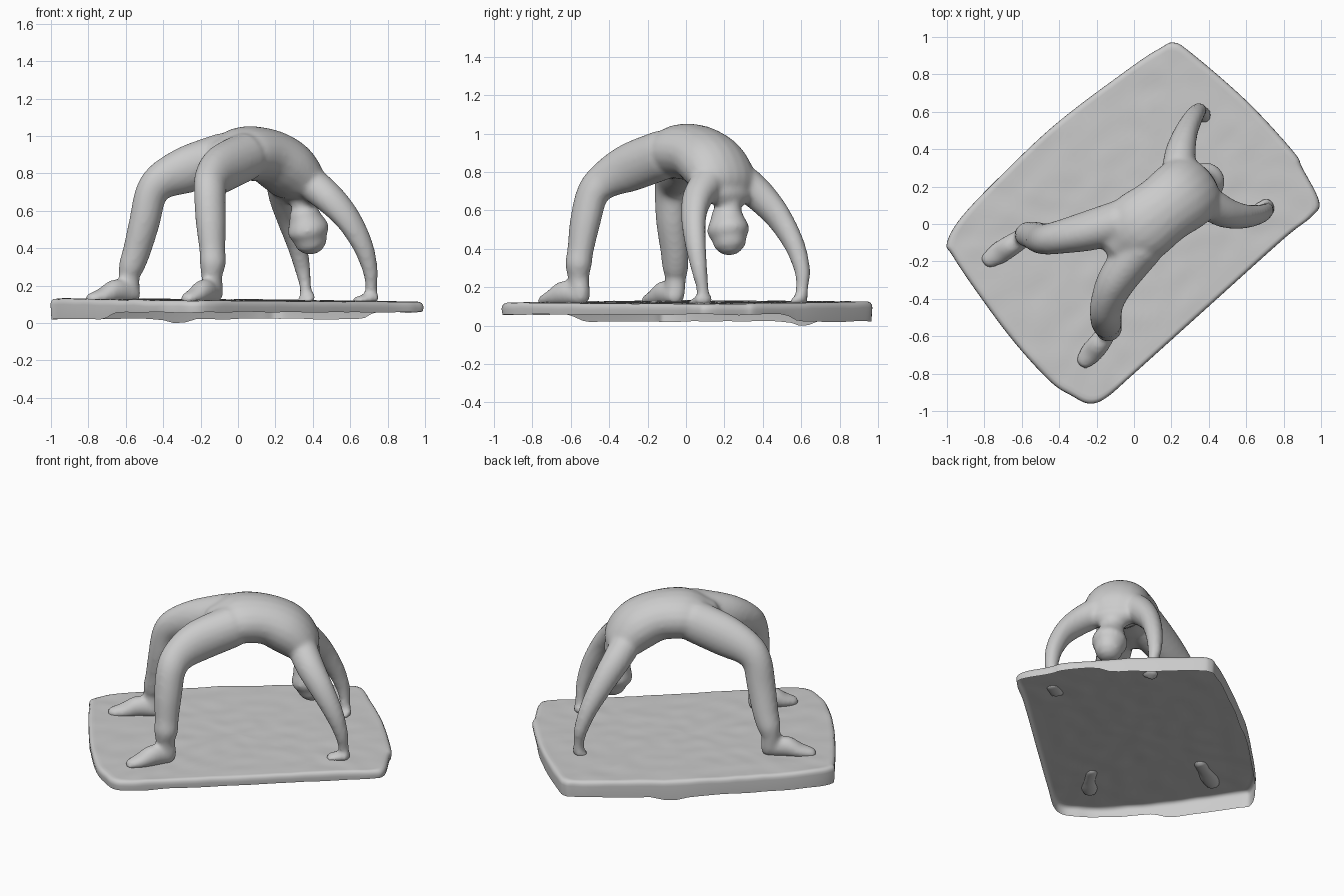
import bpy, bmesh, math
from mathutils import Vector, noise

ACROSS = Vector((-0.63, 0.78, 0)).normalized()   # sideways axis of the figure


def spline(pts, steps, closed=False):
    """Catmull-Rom through tuples of any length."""
    n = len(pts)
    get = (lambda i: pts[i % n]) if closed else (lambda i: pts[max(0, min(n - 1, i))])
    out = []
    for i in range(n if closed else n - 1):
        p0, p1, p2, p3 = (get(i + k) for k in (-1, 0, 1, 2))
        for s in range(steps):
            t = s / steps
            out.append([0.5 * (2 * b + (c - a) * t + (2 * a - 5 * b + 4 * c - d) * t * t
                               + (3 * b - a - 3 * c + d) * t ** 3)
                        for a, b, c, d in zip(p0, p1, p2, p3)])
    if not closed:
        out.append(list(pts[-1]))
    return out


def bridge(bm, r0, r1):
    n = len(r0)
    for i in range(n):
        bm.faces.new((r0[i], r0[(i + 1) % n], r1[(i + 1) % n], r1[i]))


def limb(bm, pts, seg=20):
    """Round-ended tube; each point is x, y, z, half width, half thickness."""
    path = spline(pts, 5)
    pos = [Vector(p[:3]) for p in path]
    rings = []
    last = len(path) - 1
    for i, p in enumerate(path):
        tan = (pos[min(i + 1, last)] - pos[max(i - 1, 0)]).normalized()
        extra = [(0, 1)]
        caps = [(0.5, 0.87), (0.85, 0.53), (0.98, 0.2)]
        if i == 0:
            extra = [(-o, s) for o, s in reversed(caps)] + extra
        elif i == last:
            extra = extra + caps
        side = (ACROSS - tan * ACROSS.dot(tan)).normalized()
        nor = tan.cross(side)
        r = min(p[3], p[4])
        for off, s in extra:
            c = pos[i] + tan * off * r
            rings.append([bm.verts.new(c + side * p[3] * s * math.cos(2 * math.pi * k / seg)
                                       + nor * p[4] * s * math.sin(2 * math.pi * k / seg))
                          for k in range(seg)])
    for r0, r1 in zip(rings, rings[1:]):
        bridge(bm, r0, r1)
    bm.faces.new(rings[0])
    bm.faces.new(rings[-1])


def finish(bm, name):
    bmesh.ops.recalc_face_normals(bm, faces=bm.faces[:])
    me = bpy.data.meshes.new(name)
    bm.to_mesh(me)
    bm.free()
    for f in me.polygons:
        f.use_smooth = True
    ob = bpy.data.objects.new(name, me)
    bpy.context.collection.objects.link(ob)
    return ob


# --- figure bending backwards over hands and feet ---
bm = bmesh.new()
# torso: pelvis, waist, chest, shoulders
limb(bm, [(-0.05, -0.09, 0.88, .16, .12), (0.03, -0.02, 0.905, .195, .145),
          (0.15, 0.07, 0.895, .185, .145), (0.25, 0.145, 0.835, .195, .15),
          (0.32, 0.20, 0.75, .19, .125), (0.35, 0.22, 0.69, .15, .08)])
# neck and head
limb(bm, [(0.34, 0.21, 0.72, .07, .07), (0.36, 0.22, 0.60, .065, .07)])
limb(bm, [(0.36, 0.215, 0.56, .085, .09), (0.375, 0.22, 0.50, .108, .115),
          (0.385, 0.225, 0.455, .09, .095)])
# legs: hip, thigh, knee, shin, trouser cuff, ankle
legs = [
    [(-0.07, 0.01, .89, .12, .13), (-0.26, -0.04, .825, .105, .128),
     (-0.40, -0.07, .765, .088, .105), (-0.465, -0.08, .69, .08, .09),
     (-0.50, -0.075, .54, .077, .086), (-0.54, -0.06, .39, .07, .078),
     (-0.57, -0.055, .30, .066, .07), (-0.582, -0.055, .25, .054, .058),
     (-0.58, -0.06, .17, .052, .06)],
    [(0.04, -0.12, .89, .12, .13), (-0.085, -0.29, .825, .105, .128),
     (-0.14, -0.41, .765, .088, .105), (-0.15, -0.485, .69, .08, .09),
     (-0.145, -0.525, .54, .077, .084), (-0.137, -0.55, .39, .066, .072),
     (-0.135, -0.56, .32, .068, .072), (-0.14, -0.56, .25, .054, .058),
     (-0.135, -0.555, .17, .052, .06)],
]
# feet
feet = [
    [(-0.57, -0.06, .155, .05, .05), (-0.65, -0.11, .17, .058, .065),
     (-0.72, -0.155, .145, .06, .045), (-0.78, -0.195, .13, .045, .032)],
    [(-0.13, -0.55, .155, .05, .05), (-0.18, -0.63, .17, .058, .065),
     (-0.23, -0.69, .145, .06, .045), (-0.27, -0.735, .13, .045, .032)],
]
# arms: shoulder, upper arm, elbow, wrist
arms = [
    [(0.40, 0.11, .74, .09, .09), (0.49, 0.06, .665, .078, .085),
     (0.585, 0.04, .56, .062, .073), (0.665, 0.05, .42, .052, .058),
     (0.705, 0.07, .29, .042, .042), (0.712, 0.085, .2, .032, .032),
     (0.71, 0.09, .15, .035, .035)],
    [(0.24, 0.31, .74, .09, .09), (0.25, 0.395, .665, .078, .085),
     (0.275, 0.485, .56, .062, .073), (0.315, 0.565, .42, .052, .056),
     (0.345, 0.605, .29, .042, .042), (0.36, 0.605, .2, .032, .032),
     (0.365, 0.60, .15, .035, .035)],
]
# hands
hands = [
    [(0.72, 0.095, .135, .05, .03), (0.64, 0.05, .12, .045, .022)],
    [(0.37, 0.60, .135, .05, .03), (0.36, 0.57, .12, .05, .024)],
]
for part in legs + feet + arms + hands:
    limb(bm, part)
figure = finish(bm, "figure")
weld = figure.modifiers.new("weld_parts", 'REMESH')
weld.mode = 'VOXEL'
weld.voxel_size = 0.014
weld.use_smooth_shade = True
soft = figure.modifiers.new("soften", 'SMOOTH')
soft.factor = 0.5
soft.iterations = 6

# --- worn mat: top skin and side walls, open underneath ---
outline = [(-1, -.1), (-.92, .04), (-.7, .27), (-.4, .55), (0, .85), (.14, .94), (.21, .97),
           (.3, .92), (.6, .66), (.85, .39), (.9, .3), (.99, .12), (.95, .04), (.8, -.08),
           (.4, -.44), (0, -.8), (-.15, -.93), (-.24, -.96), (-.33, -.92), (-.45, -.84),
           (-.65, -.62), (-.85, -.35), (-.97, -.17)]
edge = [Vector((p[0], p[1], 0)) for p in spline(outline, 7, closed=True)]


def top_z(p):
    q = Vector((p.x * 9, p.y * 9, 0))
    return 0.122 - 0.010 * p.x + 0.005 * p.y + 0.005 * noise.noise(q)


def rim_z(p):
    side = p.dot(ACROSS)
    z = 0.058 + (0.022 - 0.058) * min(1, max(0, (side + 0.06) / 0.1))
    z += 0.006 * noise.noise(p * 6)
    dip = (p - Vector((-0.32, 0.61, 0))).length
    return max(0.0, z - 0.03 * max(0, 1 - dip / 0.12))


bm = bmesh.new()
centre = bm.verts.new((0, 0, top_z(Vector((0, 0, 0)))))
rings = []
for s in [k / 22 for k in range(1, 22)] + [0.975]:
    rings.append([bm.verts.new((p.x * s, p.y * s, top_z(p * s))) for p in edge])
for s, drop in ((0.99, 0.006), (0.998, 0.018), (1.0, 0.032)):
    rings.append([bm.verts.new((p.x * s, p.y * s, top_z(p) - drop)) for p in edge])
rings.append([bm.verts.new((p.x * 0.995, p.y * 0.995, rim_z(p))) for p in edge])
n = len(edge)
for i in range(n):
    bm.faces.new((centre, rings[0][(i + 1) % n], rings[0][i]))
for r0, r1 in zip(rings, rings[1:]):
    bridge(bm, r0, r1)
mat = finish(bm, "mat")
if mat.data.polygons[0].normal.z < 0:
    mat.data.flip_normals()
